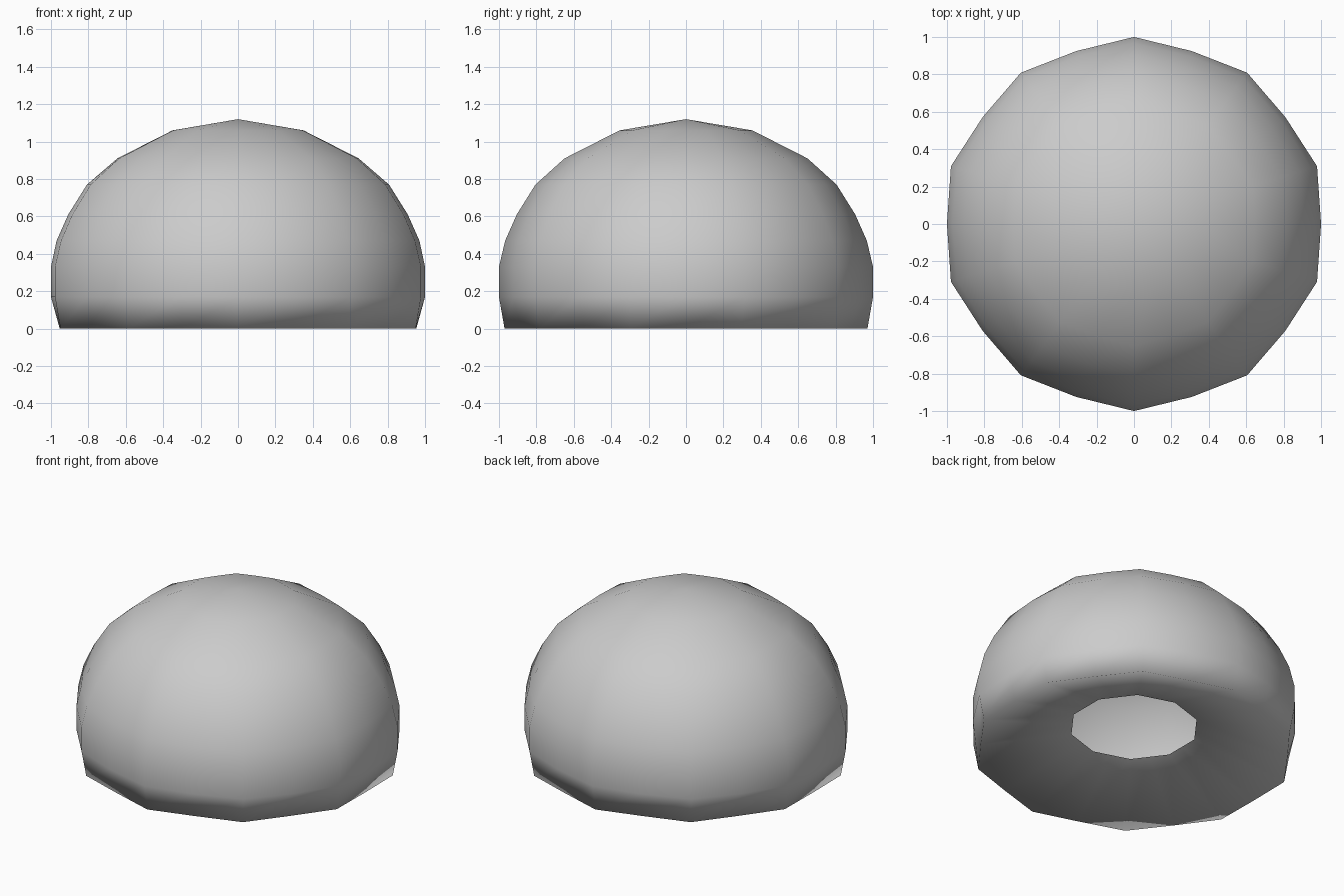
import bpy, bmesh, math

if "Cube" in bpy.data.objects:
    bpy.data.objects.remove(bpy.data.objects["Cube"])

SEG = 20
# (radius, height, radius factor of in-between vertices), from underside opening to crown
PROFILE = [
    (0.39, 0.17, 0.951), (0.97, 0.0, 0.955), (1.0, 0.17, 0.972), (1.0, 0.33, 0.972),
    (0.967, 0.47, 0.975), (0.905, 0.61, 0.975), (0.805, 0.77, 0.975),
    (0.65, 0.91, 0.965), (0.355, 1.06, 0.96),
]

bm = bmesh.new()


def ring(radius, z, mid):
    verts = []
    for i in range(SEG):
        a = math.pi / 2 + i * 2 * math.pi / SEG
        r = radius * (mid if i % 2 else 1.0)
        verts.append(bm.verts.new((r * math.cos(a) * 1.029, r * math.sin(a), z)))
    return verts


# Faceted dome skin with an inward-sloping underside
rings = [ring(*p) for p in PROFILE]
for low, high in zip(rings, rings[1:]):
    for i in range(SEG):
        j = (i + 1) % SEG
        bm.faces.new((low[i], low[j], high[j], high[i]))

# Shallow pointed crown
top = bm.verts.new((0, 0, 1.12))
for i in range(SEG):
    bm.faces.new((rings[-1][i], rings[-1][(i + 1) % SEG], top))

for f in bm.faces:
    f.smooth = True
mesh = bpy.data.meshes.new("dome_shell")
bm.to_mesh(mesh)
bm.free()
dome = bpy.data.objects.new("dome_shell", mesh)
bpy.context.collection.objects.link(dome)
